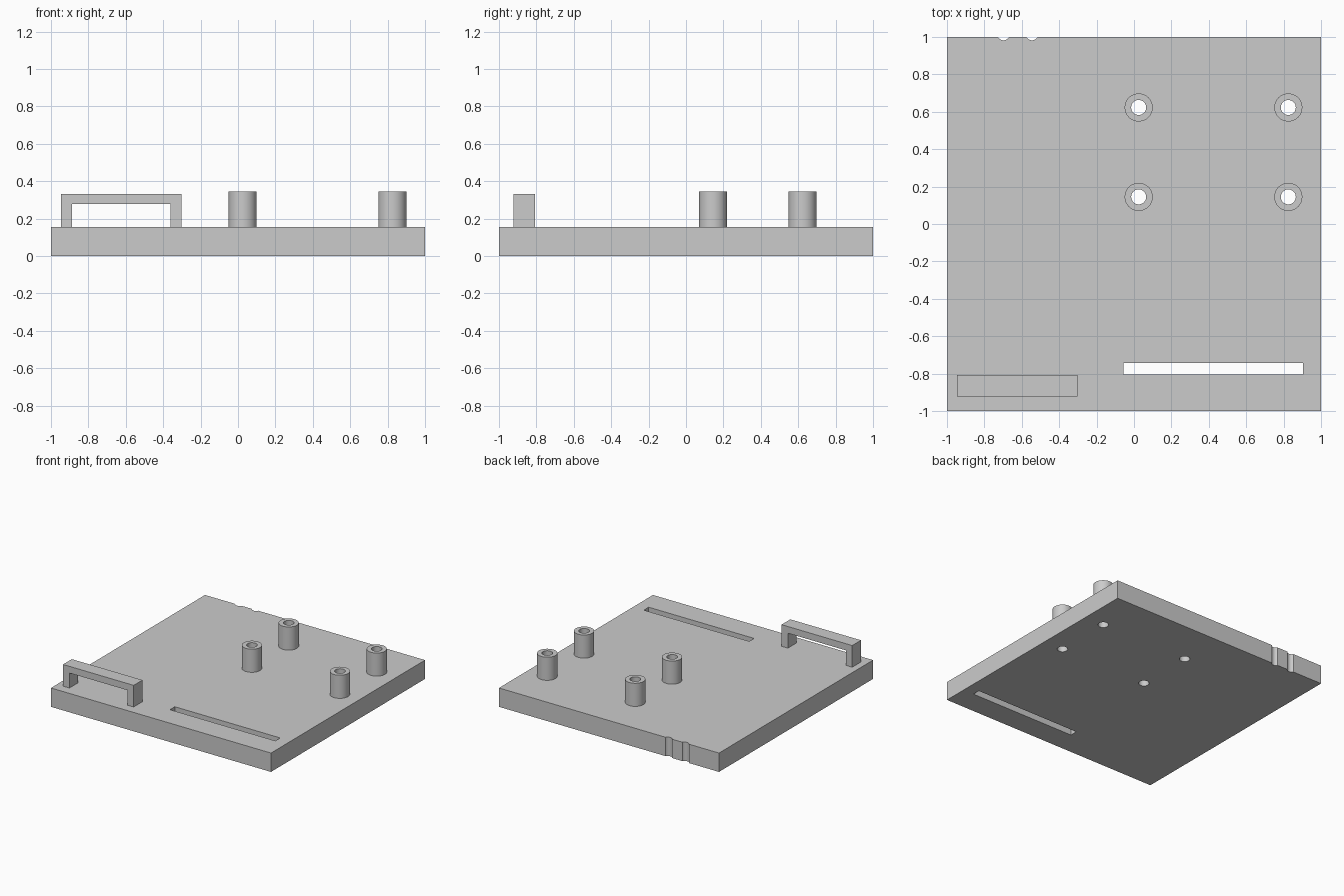
import bpy
import bmesh
from math import radians
from mathutils import Matrix

default = bpy.data.objects.get("Cube")
if default:
    bpy.data.objects.remove(default, do_unlink=True)

GREY = (0.6, 0.6, 0.6, 1)
grey = bpy.data.materials.new("plain grey")
grey.use_nodes = True
grey.diffuse_color = GREY
grey.node_tree.nodes["Principled BSDF"].inputs["Base Color"].default_value = GREY

PLATE_TOP = 0.155
POST_TOP = 0.345


def finish(name, bm):
    """Turn a bmesh into a named grey object."""
    mesh = bpy.data.meshes.new(name)
    bm.to_mesh(mesh)
    bm.free()
    mesh.materials.append(grey)
    obj = bpy.data.objects.new(name, mesh)
    bpy.context.collection.objects.link(obj)
    return obj


def box(name, low, high):
    bm = bmesh.new()
    size = [b - a for a, b in zip(low, high)]
    centre = [(a + b) / 2 for a, b in zip(low, high)]
    bmesh.ops.create_cube(bm, size=1, matrix=Matrix.Translation(centre) @ Matrix.Diagonal((*size, 1)))
    return finish(name, bm)


def cylinder(name, x, y, radius, low, high):
    bm = bmesh.new()
    bmesh.ops.create_cone(bm, cap_ends=True, segments=48, radius1=radius, radius2=radius,
                          depth=high - low, matrix=Matrix.Translation((x, y, (low + high) / 2)))
    return finish(name, bm)


def activate(obj):
    bpy.ops.object.select_all(action="DESELECT")
    obj.select_set(True)
    bpy.context.view_layer.objects.active = obj


def cut(target, cutter):
    """Subtract the cutter from the target, then discard it."""
    mod = target.modifiers.new("cut", "BOOLEAN")
    mod.operation = "DIFFERENCE"
    mod.solver = "EXACT"
    mod.object = cutter
    activate(target)
    bpy.ops.object.modifier_apply(modifier=mod.name)
    bpy.data.objects.remove(cutter, do_unlink=True)


def smooth(obj):
    activate(obj)
    bpy.ops.object.shade_smooth_by_angle(angle=radians(30))


# Base plate with a long slot near the front
plate = box("base_plate", (-1, -1, 0), (1, 1, PLATE_TOP))
cut(plate, box("slot_cutter", (-0.055, -0.805, -0.1), (0.903, -0.742, 0.3)))

# Two rounded cable notches in the back edge
for x in (-0.698, -0.545):
    cut(plate, cylinder("notch_cutter", x, 1.015, 0.033, -0.1, 0.3))

# Four hollow posts, each bored through the plate
for row, y in (("front", 0.145), ("back", 0.623)):
    for side, x in (("right", 0.025), ("left", 0.825)):
        post = cylinder(f"{row}_{side}_post", x, y, 0.075, PLATE_TOP, POST_TOP)
        for part in (post, plate):
            cut(part, cylinder("bore_cutter", x, y, 0.04, -0.1, 0.5))
        smooth(post)
smooth(plate)

# Square handle: a block with its middle opened
handle = box("handle", (-0.945, -0.922, PLATE_TOP), (-0.303, -0.808, 0.333))
cut(handle, box("handle_cutter", (-0.887, -1, 0), (-0.36, -0.7, 0.278)))
